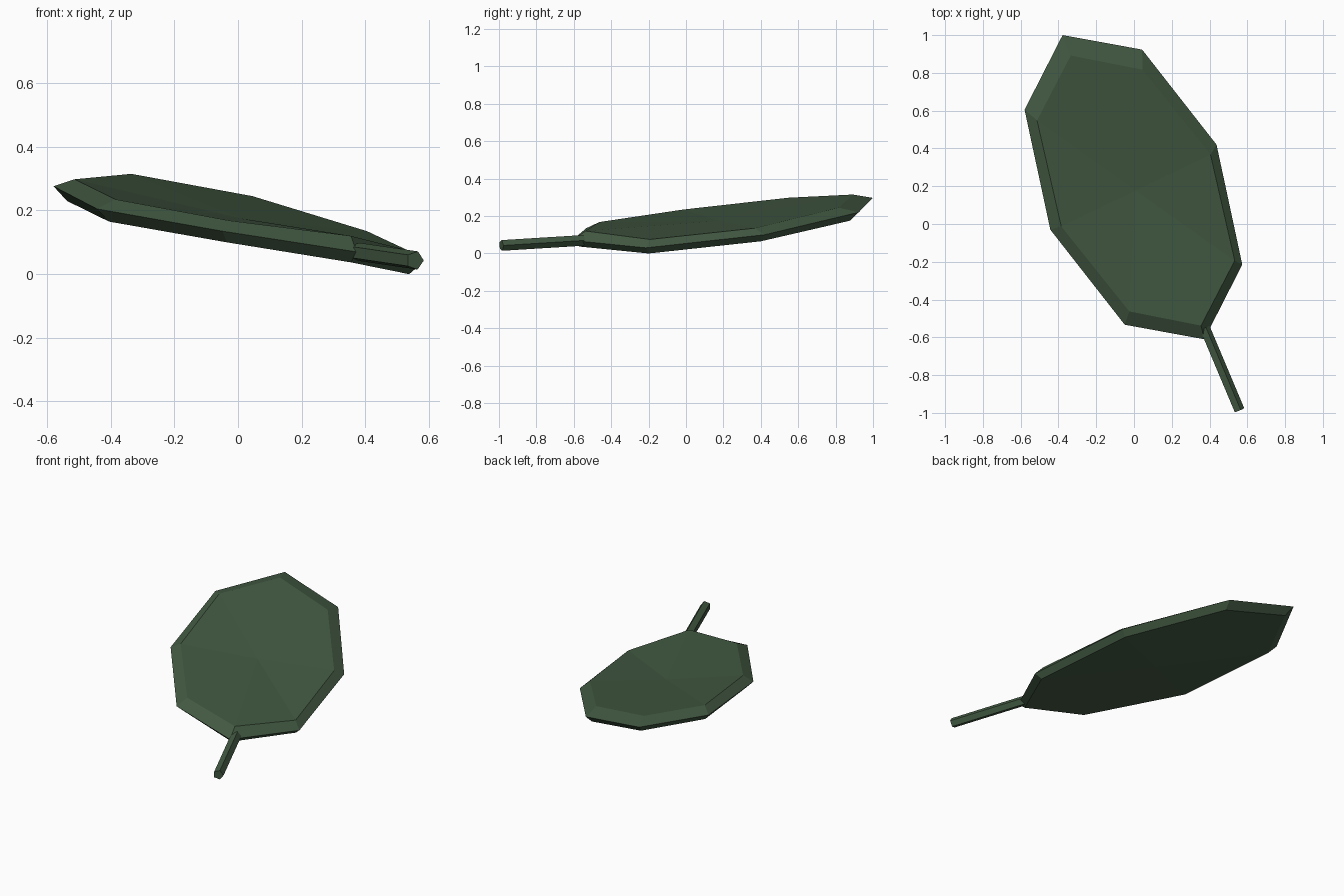
import bpy, bmesh, math
from mathutils import Vector

if "Cube" in bpy.data.objects:
    bpy.data.objects.remove(bpy.data.objects["Cube"])

mat = bpy.data.materials.new("leaf_green")
mat.diffuse_color = (0.055, 0.1, 0.055, 1)
mat.use_nodes = True
mat.node_tree.nodes["Principled BSDF"].inputs["Base Color"].default_value = mat.diffuse_color


def finish(bm, name):
    bmesh.ops.recalc_face_normals(bm, faces=bm.faces)
    mesh = bpy.data.meshes.new(name)
    bm.to_mesh(mesh)
    bm.free()
    mesh.materials.append(mat)
    obj = bpy.data.objects.new(name, mesh)
    bpy.context.collection.objects.link(obj)


def ring(bm, c, a, b, heights):
    """Skewed octagon: centre c, half axes a and b, one height per corner."""
    verts = []
    for i, z in enumerate(heights):
        t = i * math.pi / 4
        verts.append(bm.verts.new((c[0] + a[0] * math.cos(t) + b[0] * math.sin(t),
                                   c[1] + a[1] * math.cos(t) + b[1] * math.sin(t), z)))
    return verts


# Leaf pad: lower, rim and upper octagons, capped by shallow fans
bm = bmesh.new()
lower = ring(bm, (0.0, 0.19), (-0.355, 0.76), (0.405, 0.21),
             (0.25, 0.175, 0.065, 0.0, 0.037, 0.10, 0.165, 0.23))
rim = ring(bm, (-0.003, 0.195), (-0.375, 0.805), (0.44, 0.225),
           (0.297, 0.22, 0.10, 0.03, 0.07, 0.135, 0.205, 0.276))
upper = ring(bm, (0.01, 0.177), (-0.345, 0.715), (0.395, 0.19),
             (0.315, 0.245, 0.135, 0.075, 0.12, 0.168, 0.235, 0.298))
low_mid = bm.verts.new((0.0, 0.19, 0.11))
top_mid = bm.verts.new((0.01, 0.177, 0.175))
for i in range(8):
    j = (i + 1) % 8
    for r, s in ((lower, rim), (rim, upper)):
        bm.faces.new((r[i], r[j], s[j], s[i]))
    bm.faces.new((lower[j], lower[i], low_mid))
    bm.faces.new((upper[i], upper[j], top_mid))
finish(bm, "leaf_pad")

# Stem: five-sided rod
bm = bmesh.new()
start, end = Vector((0.372, -0.55, 0.07)), Vector((0.556, -0.987, 0.043))
axis = (end - start).normalized()
side = axis.cross(Vector((0, 0, 1))).normalized()
if side.x < 0:
    side = -side
up = side.cross(axis)
if up.z < 0:
    up = -up
loops = []
for p in (start, end):
    loops.append([bm.verts.new(p + 0.03 * (side * math.cos(k * math.tau / 5)
                                           + up * math.sin(k * math.tau / 5)))
                  for k in range(5)])
for k in range(5):
    m = (k + 1) % 5
    bm.faces.new((loops[0][k], loops[0][m], loops[1][m], loops[1][k]))
for loop in loops:
    bm.faces.new(loop)
finish(bm, "stem")
